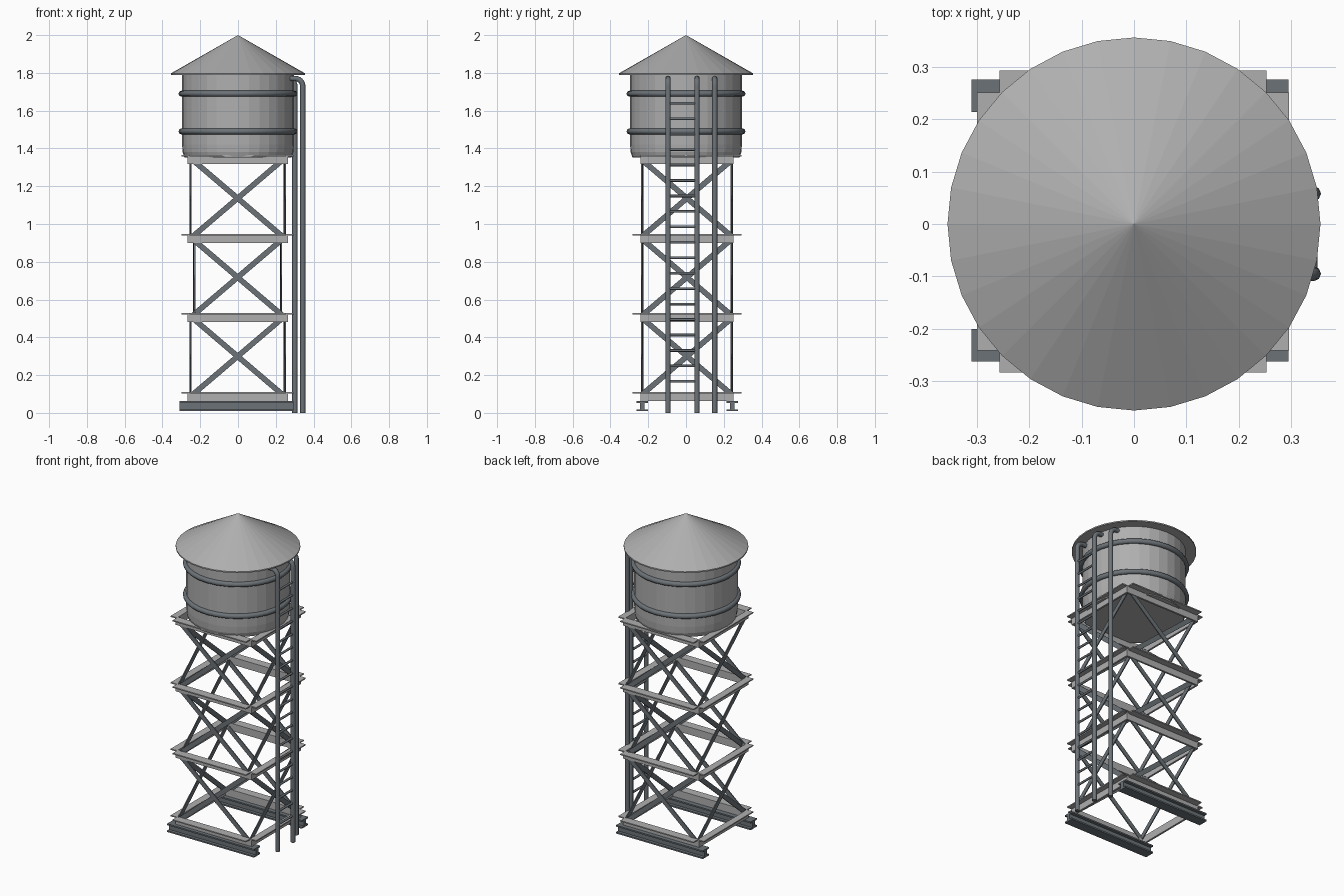
import bpy, bmesh, math
from mathutils import Vector

old = bpy.data.objects.get("Cube")
if old:
    bpy.data.objects.remove(old, do_unlink=True)


def material(name, rgb):
    m = bpy.data.materials.new(name)
    m.use_nodes = True
    m.diffuse_color = (*rgb, 1)
    m.node_tree.nodes["Principled BSDF"].inputs["Base Color"].default_value = (*rgb, 1)
    return m


LIGHT = material("light grey metal", (0.43, 0.43, 0.43))
DARK = material("dark steel", (0.15, 0.17, 0.187))


def finish(bm, name, mat):
    bmesh.ops.recalc_face_normals(bm, faces=bm.faces)
    mesh = bpy.data.meshes.new(name)
    bm.to_mesh(mesh)
    bm.free()
    mesh.materials.append(mat)
    ob = bpy.data.objects.new(name, mesh)
    bpy.context.collection.objects.link(ob)
    return ob


def lathe(name, profile, mat, sides=32):
    """Spin a radius/height profile around z, flat shaded."""
    bm = bmesh.new()
    verts = [bm.verts.new((r, 0, z)) for r, z in profile]
    edges = [bm.edges.new(p) for p in zip(verts, verts[1:])]
    bmesh.ops.spin(bm, geom=verts + edges, axis=(0, 0, 1), cent=(0, 0, 0),
                   steps=sides, angle=math.tau)
    bmesh.ops.remove_doubles(bm, verts=bm.verts, dist=0.0005)
    return finish(bm, name, mat)


def extrude_profile(name, start, end, side, profile, mat):
    """Sweep a closed (side, up) outline in a straight line from start to end."""
    bm = bmesh.new()
    start, end, side = Vector(start), Vector(end), Vector(side).normalized()
    up = side.cross(end - start).normalized()
    if up.z < 0:
        up = -up
    face = bm.faces.new([bm.verts.new(start + side * s + up * u) for s, u in profile])
    geo = bmesh.ops.extrude_face_region(bm, geom=[face])["geom"]
    bmesh.ops.translate(bm, vec=end - start,
                        verts=[g for g in geo if isinstance(g, bmesh.types.BMVert)])
    return finish(bm, name, mat)


def pipe(name, points, radius):
    """Round tube through a list of points."""
    cu = bpy.data.curves.new(name, "CURVE")
    cu.dimensions = "3D"
    cu.bevel_depth = radius
    cu.bevel_resolution = 2
    cu.use_fill_caps = True
    sp = cu.splines.new("POLY")
    sp.points.add(len(points) - 1)
    for p, co in zip(sp.points, points):
        p.co = (*co, 1)
    sp.use_smooth = True
    cu.materials.append(DARK)
    ob = bpy.data.objects.new(name, cu)
    bpy.context.collection.objects.link(ob)
    return ob


# Roof and tank
lathe("roof", [(0, 2.0), (0.356, 1.797), (0.356, 1.789), (0, 1.789)], LIGHT)
lathe("tank", [(0, 1.79), (0.296, 1.79), (0.296, 1.42), (0.293, 1.38),
               (0.284, 1.353), (0, 1.353)], LIGHT)

# Hoops around the tank
for label, z in (("lower", 1.49), ("upper", 1.69)):
    bpy.ops.mesh.primitive_torus_add(location=(0, 0, z), major_radius=0.299,
                                     minor_radius=0.016, major_segments=32,
                                     minor_segments=8)
    hoop = bpy.context.object
    hoop.name = label + "_tank_hoop"
    hoop.data.materials.append(DARK)
    bpy.ops.object.shade_smooth_by_angle(angle=math.radians(60))

# Base beams with an I section
half, web, flange, top = 0.031, 0.012, 0.009, 0.052
right_half = [(half, 0), (half, flange), (web, flange),
              (web, top - flange), (half, top - flange), (half, top)]
i_section = right_half + [(-s, u) for s, u in reversed(right_half)]
for label, y in (("front", -0.231), ("back", 0.245)):
    extrude_profile(label + "_base_beam", (-0.31, y, 0.01), (0.295, y, 0.01),
                    (0, 1, 0), i_section, DARK)

# Four square frames of angle bars, their ledges pointing outwards
CX, CY, HX, HY = -0.002, 0.005, 0.255, 0.246
DEPTH, STEP, FIRST = 0.047, 0.4185, 0.11
tops = [FIRST + STEP * i for i in range(4)]


def angle_section(reach):
    return [(-0.012, -DEPTH), (0, -DEPTH), (0, -0.007), (reach, -0.007),
            (reach, 0), (-0.012, 0)]


for level, z in enumerate(tops, 1):
    for s, x_name, y_name in ((-1, "right", "front"), (1, "left", "back")):
        y = CY + s * HY
        extrude_profile(f"{y_name}_frame_bar_{level}", (CX - HX, y, z),
                        (CX + HX, y, z), (0, s, 0), angle_section(0.042), LIGHT)
        x = CX + s * 0.266
        extrude_profile(f"{x_name}_frame_bar_{level}", (x, CY - HY, z),
                        (x, CY + HY, z), (s, 0, 0), angle_section(0.032), LIGHT)

# Crossed flat braces on every side of every bay
WIDE, THIN = 0.0145, 0.003
plate = [(-THIN, -WIDE), (THIN, -WIDE), (THIN, WIDE), (-THIN, WIDE)]
for bay in range(3):
    low, high = tops[bay] - 0.01, tops[bay + 1] - 0.03
    inset = 0.23 if bay == 1 else 0.25
    for s, x_name, y_name in ((-1, "right", "front"), (1, "left", "back")):
        for lean in (-1, 1):
            tag = f"brace_{bay + 1}_{'a' if lean < 0 else 'b'}"
            y = CY + s * 0.237 + lean * THIN
            extrude_profile(f"{y_name}_{tag}", (CX - lean * 0.234, y, low),
                            (CX + lean * 0.234, y, high), (0, 1, 0), plate, DARK)
            x = CX + s * inset + lean * THIN
            extrude_profile(f"{x_name}_{tag}", (x, CY - lean * 0.234, low),
                            (x, CY + lean * 0.234, high), (1, 0, 0), plate, DARK)


# Ladder rails and water pipe, bent over into the tank at the top
def hooked(name, x, y, inner):
    bend = 0.04
    arc = [(x - bend + bend * math.cos(a), y, 1.73 + bend * math.sin(a))
           for a in (math.pi / 12 * i for i in range(7))]
    pipe(name, [(x, y, 0)] + arc + [(inner, y, 1.77)], 0.014)


hooked("front_ladder_rail", 0.343, -0.095, 0.27)
hooked("back_ladder_rail", 0.343, 0.058, 0.28)
hooked("water_pipe", 0.301, 0.152, 0.24)

# Ladder rungs
for i in range(19):
    z = 0.167 + 0.0818 * i
    pipe(f"ladder_rung_{i + 1}", [(0.343, -0.095, z), (0.343, 0.058, z)], 0.007)
